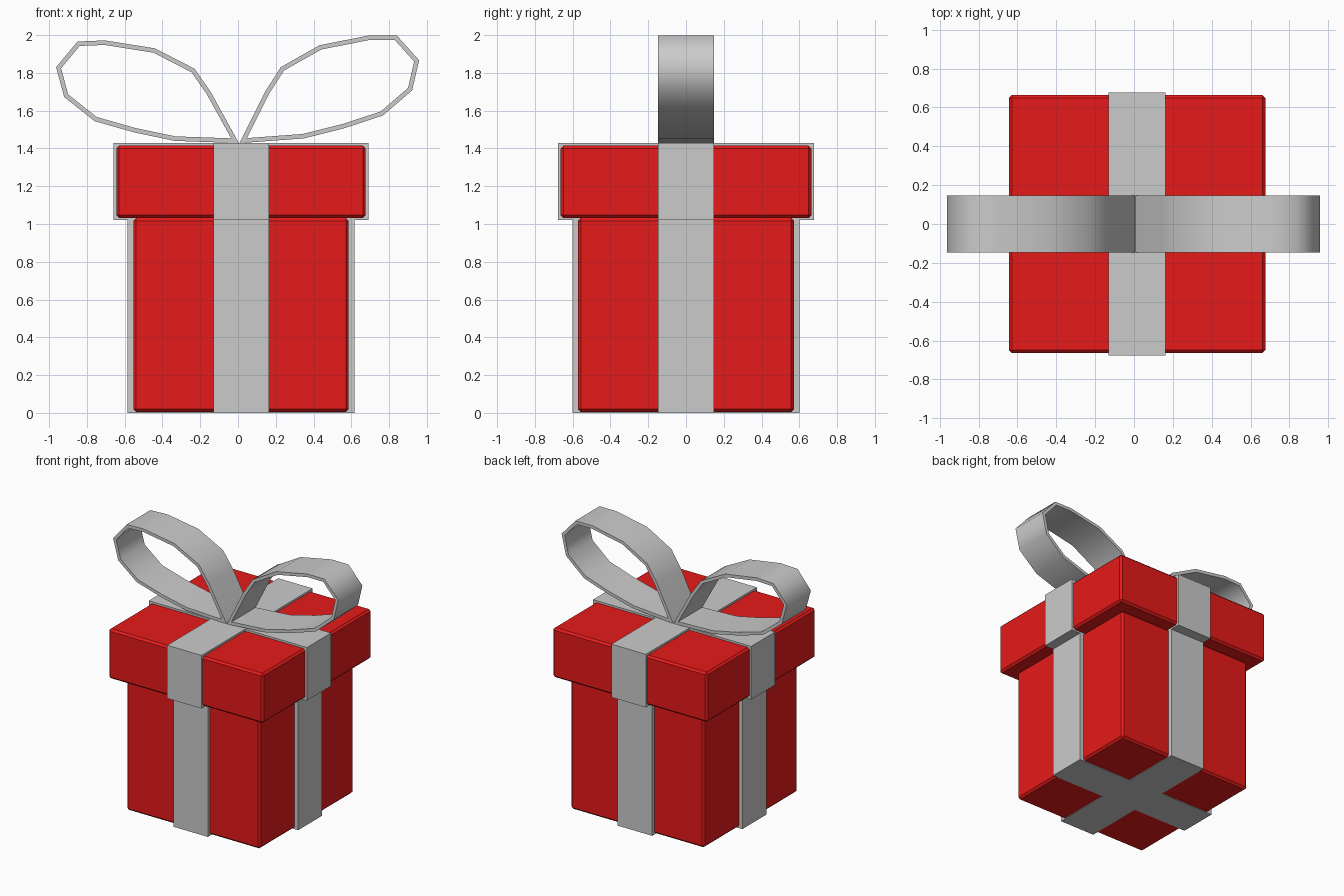
import bpy, bmesh, math
from mathutils import Vector, Matrix

if "Cube" in bpy.data.objects:
    bpy.data.objects.remove(bpy.data.objects["Cube"])

CX = 0.016           # the box sits slightly right of the bow centre
HALF = 0.147         # half width of every ribbon

red = bpy.data.materials.new("red_paper")
red.diffuse_color = (0.8, 0.01, 0.01, 1)
red.use_nodes = True
red.node_tree.nodes["Principled BSDF"].inputs["Base Color"].default_value = red.diffuse_color


def prism(name, pts, axis, lo, hi):
    """Extrude a closed 2D outline along z or y."""
    bm = bmesh.new()
    place = (lambda p, h: (p[0], p[1], h)) if axis == "z" else (lambda p, h: (p[0], h, p[1]))
    face = bm.faces.new([bm.verts.new(place(p, lo)) for p in pts])
    new = bmesh.ops.extrude_face_region(bm, geom=[face])["geom"]
    shift = Vector(place((0, 0), hi - lo))
    bmesh.ops.translate(bm, vec=shift, verts=[v for v in new if isinstance(v, bmesh.types.BMVert)])
    return finish(name, bm)


def finish(name, bm):
    bmesh.ops.recalc_face_normals(bm, faces=bm.faces)
    me = bpy.data.meshes.new(name)
    bm.to_mesh(me)
    bm.free()
    ob = bpy.data.objects.new(name, me)
    bpy.context.collection.objects.link(ob)
    return ob


def red_box(name, hx, hy, lo, hi):
    pts = [(CX - hx, -hy), (CX + hx, -hy), (CX + hx, hy), (CX - hx, hy)]
    ob = prism(name, pts, "z", lo, hi)
    ob.data.materials.append(red)
    bev = ob.modifiers.new("Bevel", "BEVEL")
    bev.width, bev.segments = 0.015, 1


def ribbon_cross(name, rx, ry, lo, hi):
    w, pts = HALF, []
    for sx, sy in ((1, 1), (-1, 1), (-1, -1), (1, -1)):
        corner = [(sx * rx, sy * w), (sx * w, sy * w), (sx * w, sy * ry)]
        pts += corner if sx * sy > 0 else corner[::-1]
    prism(name, [(x + CX, y) for x, y in pts], "z", lo, hi)


def inset(pts, t):
    """Mitred inward offset of a counter-clockwise outline."""
    out = []
    for i, p in enumerate(pts):
        a = (p - pts[i - 1]).normalized()
        b = (pts[(i + 1) % len(pts)] - p).normalized()
        na, nb = Vector((-a.y, a.x)), Vector((-b.y, b.x))
        out.append(p + (na + nb) * t / (1 + na.dot(nb)))
    return out


def bow_loop(name, outer):
    inner = inset(outer, 0.024)
    bm = bmesh.new()
    rings = [[bm.verts.new((p.x, y, p.y)) for p in line]
             for line, y in ((outer, -HALF), (outer, HALF), (inner, HALF), (inner, -HALF))]
    n = len(outer)
    for k in range(4):
        a, b = rings[k], rings[(k + 1) % 4]
        for i in range(n):
            j = (i + 1) % n
            bm.faces.new((a[i], a[j], b[j], b[i]))
    ob = finish(name, bm)
    bpy.ops.object.select_all(action="DESELECT")
    ob.select_set(True)
    bpy.context.view_layer.objects.active = ob
    bpy.ops.object.shade_smooth_by_angle(angle=math.radians(60))


# Wrapped box and lid
red_box("box_body", 0.57, 0.572, 0.005, 1.032)
red_box("box_lid", 0.66, 0.664, 1.032, 1.415)

# Ribbons around the box and around the lid
ribbon_cross("body_ribbon", 0.60, 0.60, 0.0, 1.02)
ribbon_cross("lid_ribbon", 0.675, 0.677, 1.02, 1.43)

# Bow: left loop, then a mirrored copy tilted slightly upward
left = [Vector(p) for p in (
    (0.005, 1.428), (-0.145, 1.70), (-0.23, 1.822), (-0.44, 1.93), (-0.705, 1.972), (-0.85, 1.966),
    (-0.963, 1.83), (-0.92, 1.672), (-0.76, 1.545), (-0.55, 1.485), (-0.335, 1.44))]
bow_loop("bow_loop_left", left)
pivot, tilt = Vector((0, 1.428)), Matrix.Rotation(math.radians(2.2), 2)
right = [pivot + tilt @ (Vector((-p.x, p.y)) - pivot) + Vector((0.012, 0)) for p in reversed(left)]
bow_loop("bow_loop_right", right)
